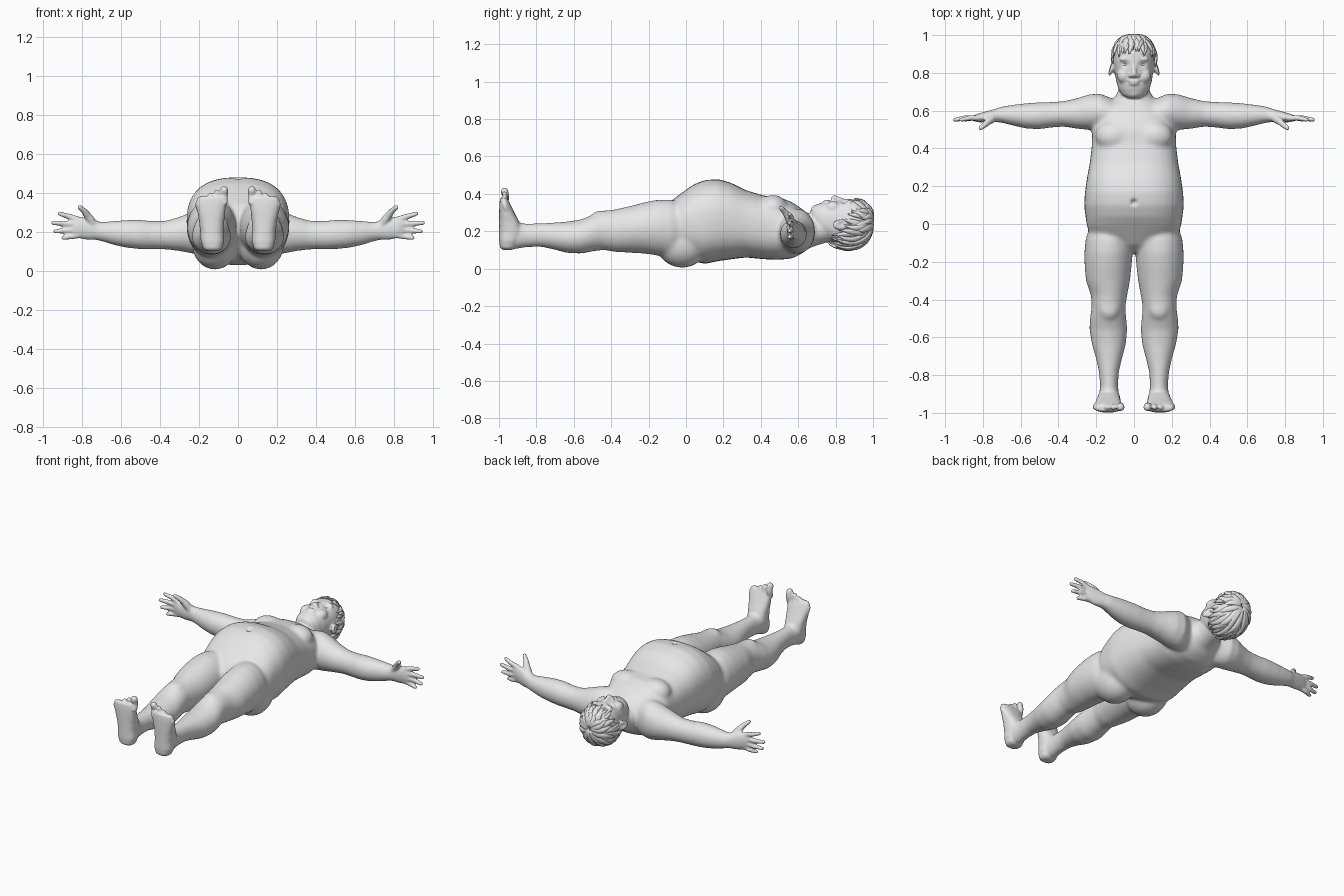
import bpy, bmesh, math, random
from mathutils import Vector, Matrix

random.seed(4)
if "Cube" in bpy.data.objects:
    bpy.data.objects.remove(bpy.data.objects["Cube"])

grey = bpy.data.materials.new("plain grey")
grey.use_nodes = True
grey.diffuse_color = (0.8, 0.8, 0.8, 1)
grey.node_tree.nodes["Principled BSDF"].inputs["Base Color"].default_value = (0.8, 0.8, 0.8, 1)

X, Y, Z = Vector((1, 0, 0)), Vector((0, 1, 0)), Vector((0, 0, 1))


def ring(c, u, v, power=2.0, n=32):
    """Superellipse around c with half axes u and v."""
    pts = []
    for i in range(n):
        a = math.tau * i / n
        s, t = math.cos(a), math.sin(a)
        e = 2 / power
        pts.append(Vector(c) + u * math.copysign(abs(s) ** e, s) + v * math.copysign(abs(t) ** e, t))
    return pts


def loft(bm, rings):
    """Closed skin through a list of rings."""
    loops = [[bm.verts.new(p) for p in r] for r in rings]
    n = len(loops[0])
    faces = [bm.faces.new(loops[0]), bm.faces.new(loops[-1])]
    for a, b in zip(loops, loops[1:]):
        for i in range(n):
            faces.append(bm.faces.new((a[i], a[(i + 1) % n], b[(i + 1) % n], b[i])))
    bmesh.ops.recalc_face_normals(bm, faces=faces)


def blob(bm, c, r, turn=0, axis='X'):
    m = Matrix.Translation(c) @ Matrix.Rotation(turn, 4, axis) @ Matrix.Diagonal((*r, 1))
    bmesh.ops.create_uvsphere(bm, u_segments=24, v_segments=16, radius=1, matrix=m)


def limb(bm, points, radii, n=14):
    """Round-ended tapered tube, used for fingers and toes."""
    pts = [Vector(p) for p in points]
    rings = []
    for i, p in enumerate(pts):
        d = (pts[min(i + 1, len(pts) - 1)] - pts[max(i - 1, 0)]).normalized()
        u = d.cross(X if abs(d.x) < 0.8 else Z).normalized()
        rings.append(ring(p, u * radii[i], d.cross(u) * radii[i], n=n))
    loft(bm, rings)
    blob(bm, pts[-1], (radii[-1],) * 3)


def finish(bm, name):
    me = bpy.data.meshes.new(name)
    bm.to_mesh(me)
    bm.free()
    me.materials.append(grey)
    ob = bpy.data.objects.new(name, me)
    bpy.context.collection.objects.link(ob)
    me.shade_smooth()
    return ob


bm = bmesh.new()

# Torso and neck: y, centre z, half width, half depth, squareness
torso = [(-.15, .24, .05, .05, 2), (-.11, .24, .15, .10, 2.2), (-.05, .235, .235, .15, 2.4),
         (-.01, .24, .25, .175, 2.5), (.04, .245, .257, .205, 2.5), (.1, .25, .265, .225, 2.5),
         (.17, .26, .26, .22, 2.5), (.24, .255, .25, .205, 2.5), (.32, .24, .235, .18, 2.5),
         (.42, .22, .223, .17, 2.5), (.5, .215, .222, .168, 2.5), (.57, .205, .2, .15, 2.3),
         (.62, .2, .165, .12, 2.2), (.66, .2, .11, .09, 2), (.7, .205, .085, .08, 2), (.77, .22, .075, .075, 2)]
loft(bm, [ring((0, y, z), X * rx, Z * rz, p) for y, z, rx, rz, p in torso])

# Head
head = [(.668, .29, .035, .035), (.685, .275, .065, .062), (.715, .262, .083, .088), (.76, .255, .095, .105),
        (.81, .25, .102, .117), (.86, .25, .107, .123), (.91, .25, .104, .12), (.95, .25, .088, .1),
        (.975, .25, .06, .07), (.988, .25, .025, .03)]
loft(bm, [ring((0, y, z), X * rx, Z * rz, 2.25) for y, z, rx, rz in head])

# Nose, lips and chin
loft(bm, [ring((0, .855, .36), X * .012, Z * .012), ring((0, .82, .368), X * .012, Z * .016),
          ring((0, .79, .376), X * .017, Z * .02), ring((0, .778, .372), X * .014, Z * .014)])
blob(bm, (0, .757, .357), (.032, .008, .013))
blob(bm, (0, .743, .353), (.027, .009, .014))
blob(bm, (0, .695, .318), (.035, .024, .024))

for s in (-1, 1):
    # Cheeks, brows, nostrils and ears
    blob(bm, (s * .055, .785, .325), (.035, .04, .036))
    blob(bm, (s * .045, .872, .353), (.034, .012, .017))
    blob(bm, (s * .018, .786, .368), (.012, .011, .013))
    blob(bm, (s * .118, .828, .235), (.013, .046, .03), s * .3, 'Z')

    # Chest and buttocks
    blob(bm, (s * .105, .465, .325), (.1, .08, .07))
    blob(bm, (s * .118, -.02, .135), (.118, .14, .13))

    # Leg: y, centre x, centre z, half width, half depth
    leg = [(.02, .12, .21, .1, .12), (-.08, .132, .215, .125, .155), (-.15, .135, .22, .128, .15),
           (-.22, .137, .218, .125, .138), (-.3, .138, .21, .117, .125), (-.38, .132, .203, .096, .114),
           (-.44, .135, .205, .089, .105), (-.5, .137, .19, .097, .098), (-.56, .136, .172, .101, .092),
           (-.64, .133, .168, .09, .084), (-.71, .132, .175, .07, .072), (-.78, .133, .18, .054, .063),
           (-.85, .132, .178, .048, .064), (-.9, .132, .175, .052, .068), (-.95, .133, .17, .05, .06)]
    loft(bm, [ring((s * x, y, z), X * rx, Z * rz) for y, x, z, rx, rz in leg])
    blob(bm, (s * .132, -.45, .275), (.055, .06, .037))

    # Foot: z, centre x, centre y, half width, half depth
    foot = [(.1, .13, -.953, .03, .025), (.112, .13, -.952, .048, .042), (.15, .131, -.945, .06, .054),
            (.2, .133, -.935, .061, .064), (.25, .135, -.945, .064, .054), (.3, .137, -.958, .071, .041),
            (.34, .138, -.967, .076, .031), (.37, .138, -.973, .073, .022), (.38, .138, -.975, .06, .015)]
    loft(bm, [ring((s * x, y, z), X * rx, Y * ry, 2.4) for z, x, y, rx, ry in foot])
    for i in range(5):
        x, tip = .077 + .032 * i - (.006 if i == 0 else 0), .412 - .011 * i - .0015 * i * i
        r = .021 if i == 0 else .0145
        limb(bm, [(s * x, -.972, .34), (s * x, -.962, tip - .03), (s * x, -.97, tip)], [r * .9, r * .9, r])

    # Arm: x, centre y, centre z, half height, half depth
    arm = [(.05, .57, .2, .06, .1), (.12, .583, .2, .083, .12), (.18, .595, .2, .095, .122),
           (.235, .592, .195, .094, .108), (.3, .585, .188, .082, .088), (.37, .583, .182, .068, .074),
           (.44, .578, .182, .068, .073), (.5, .573, .185, .072, .076), (.57, .572, .188, .068, .072),
           (.64, .576, .193, .056, .062), (.7, .579, .2, .044, .05), (.74, .574, .207, .034, .05),
           (.78, .568, .215, .029, .056), (.82, .562, .222, .024, .055), (.845, .56, .224, .017, .048)]
    loft(bm, [ring((s * x, y, z), Y * ry, Z * rz) for x, y, z, ry, rz in arm])

    # Fingers: base x and z, tip x and z
    for bx, bz, tx, tz in [(.82, .263, .915, .292), (.83, .238, .948, .245),
                           (.83, .21, .937, .201), (.81, .182, .895, .168)]:
        mid = (s * (bx + tx) / 2, .562, (bz + tz) / 2)
        limb(bm, [(s * bx, .56, bz), mid, (s * tx, .552, tz)], [.0155, .0145, .0115])
    limb(bm, [(s * .735, .565, .235), (s * .77, .545, .28), (s * .79, .525, .307), (s * .812, .508, .325)],
         [.025, .02, .0155, .0125])

# Fuse everything into one skin
body = finish(bm, "body")
mod = body.modifiers.new("fuse", 'REMESH')
mod.mode, mod.voxel_size = 'VOXEL', 0.0065
bpy.context.view_layer.objects.active = body
body.select_set(True)
bpy.ops.object.modifier_apply(modifier=mod.name)

# Soften the trunk and limbs strongly, the detailed ends lightly
bm = bmesh.new()
bm.from_mesh(body.data)
soft = [v for v in bm.verts if abs(v.co.x) < .74 and -.9 < v.co.y < .67]
for k in range(22):
    bmesh.ops.smooth_vert(bm, verts=soft, factor=.5, use_axis_x=True, use_axis_y=True, use_axis_z=True)
for k in range(2):
    bmesh.ops.smooth_vert(bm, verts=bm.verts, factor=.5, use_axis_x=True, use_axis_y=True, use_axis_z=True)


def dent(x, y, size, depth):
    for v in bm.verts:
        if v.co.z > .28:
            d = ((v.co.x - x) / size) ** 2 + ((v.co.y - y) / size) ** 2
            v.co.z -= depth * math.exp(-d)


# Navel, eye sockets and mouth corners
dent(0, .115, .014, .02)
for s in (-1, 1):
    dent(s * .045, .845, .017, .012)
    dent(s * .034, .75, .006, .004)
    # Ear hollows
    for v in bm.verts:
        if abs(v.co.x) > .1 and v.co.x * s > 0:
            d = ((v.co.y - .832) / .02) ** 2 + ((v.co.z - .24) / .013) ** 2
            v.co.x -= s * .01 * math.exp(-d)
bm.to_mesh(body.data)
bm.free()
body.data.materials.clear()
body.data.materials.append(grey)
body.data.shade_smooth()

# Eyes
bm = bmesh.new()
for s in (-1, 1):
    blob(bm, (s * .045, .845, .337), (.021, .0115, .016))
finish(bm, "eyes")

# Hair: flat tapered locks running from the crown over the skull
C, R = Vector((0, .86, .25)), (.116, .128, .14)


def on_skull(phi, theta, lift):
    flare = math.sin(theta) if theta < math.pi / 2 else 1 - .22 * (theta - math.pi / 2) ** 2
    out = Vector((math.cos(phi) * flare, math.cos(theta), math.sin(phi) * flare))
    return C + Vector((out.x * (R[0] + lift), out.y * (R[1] + lift), out.z * (R[2] + lift))), out.normalized()


bm = bmesh.new()
for layer, count in enumerate((30, 26, 16)):
    for k in range(count):
        phi = math.tau * (k + random.uniform(-.25, .25)) / count
        front = math.sin(phi)
        end = math.radians(95 - 26 * front if front > 0 else 95 + 48 * min(1, -front * 1.4))
        end *= random.uniform(.9, 1.05) * (1, .85, .62)[layer]
        sway, wave = random.uniform(-.25, .25), random.uniform(0, 6)
        rings, steps = [], 11
        for i in range(steps):
            t = i / (steps - 1)
            f = phi + sway * t * t + .06 * math.sin(wave + 6 * t)
            lift = -.004 + .006 * layer + .007 * math.sin(math.pi * t)
            p, n = on_skull(f, .08 + (end - .08) * t, lift)
            q, _ = on_skull(f, .08 + (end - .08) * (t + .02), lift)
            side = (q - p).normalized().cross(n).normalized()
            w = (.006 + .0135 * math.sin(math.pi * min(1, t * 1.1 + .03)) ** .6) if t < .88 else .008 * (1.08 - t) / .2
            rings.append(ring(p, side * w, n * min(.009, w * .8), n=8))
        loft(bm, rings)
finish(bm, "hair_locks")

# Close-fitting hair cap beneath the locks
bm = bmesh.new()
blob(bm, (0, .875, .235), (.113, .112, .132))
finish(bm, "hair_cap")
